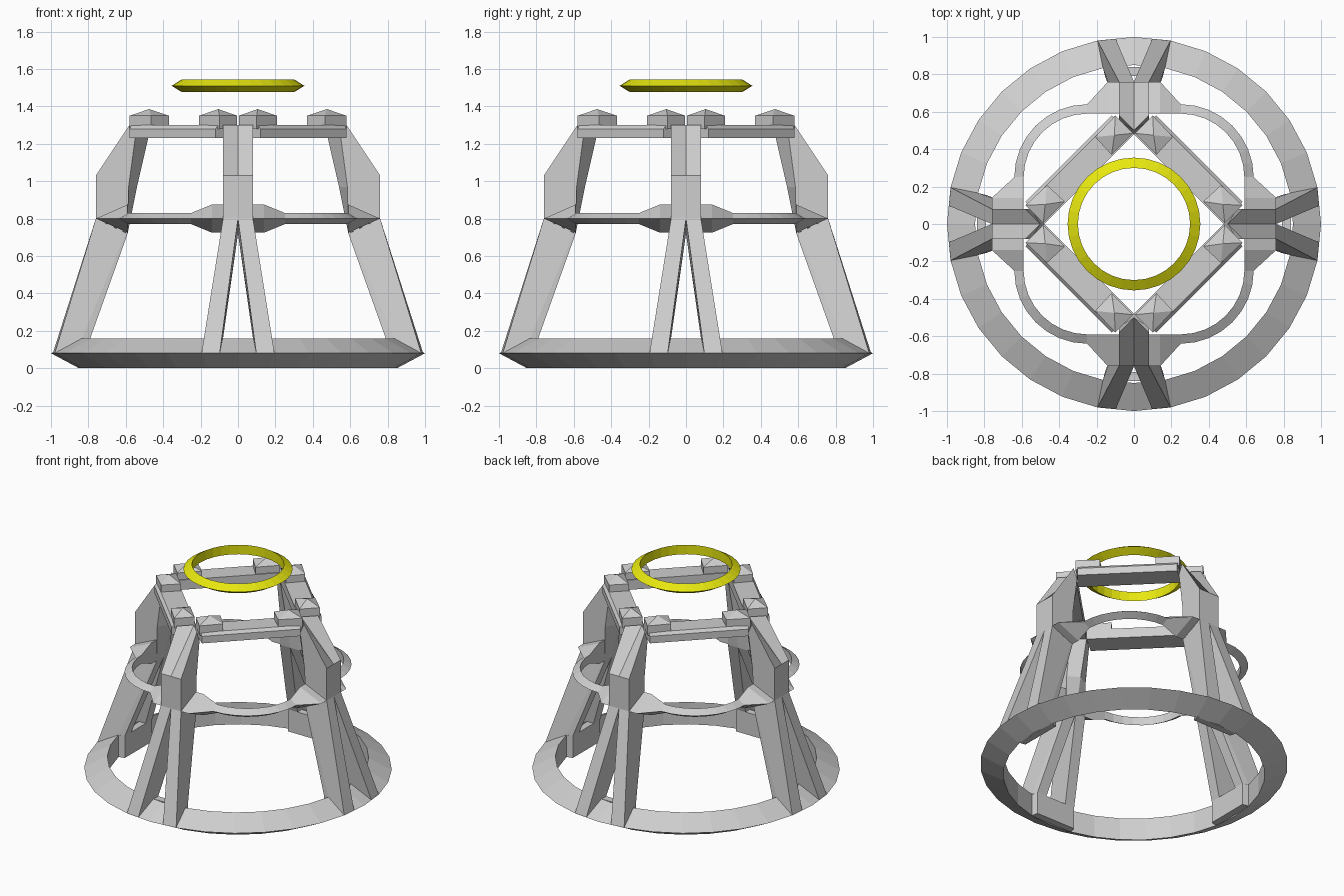
import bpy, bmesh
from math import pi, sin, cos
from mathutils import Matrix, Vector

cube = bpy.data.objects.get("Cube")
if cube:
    bpy.data.objects.remove(cube)


def material(name, color):
    m = bpy.data.materials.new(name)
    m.use_nodes = True
    m.diffuse_color = color
    m.node_tree.nodes["Principled BSDF"].inputs["Base Color"].default_value = color
    return m


GREY = material("light grey", (0.62, 0.62, 0.62, 1))
YELLOW = material("yellow", (0.8, 0.8, 0.005, 1))


def loft(bm, sections, closed=False):
    """Skin equal-length outlines; cap the ends unless the path is closed."""
    rows = [[bm.verts.new(p) for p in s] for s in sections]
    n = len(rows[0])
    pairs = list(zip(rows, rows[1:]))
    if closed:
        pairs.append((rows[-1], rows[0]))
    else:
        bm.faces.new(rows[0])
        bm.faces.new(rows[-1])
    for a, b in pairs:
        for i in range(n):
            j = (i + 1) % n
            bm.faces.new((a[i], a[j], b[j], b[i]))


def turned(sections, quarter, flip=False):
    """Turn outlines by quarter turns about z, optionally mirrored in x."""
    m = Matrix.Rotation(quarter * pi / 2, 3, 'Z')
    side = -1 if flip else 1
    return [[m @ Vector((side * x, y, z)) for x, y, z in s] for s in sections]


def finish(name, bm, mat):
    bmesh.ops.recalc_face_normals(bm, faces=bm.faces)
    mesh = bpy.data.meshes.new(name)
    bm.to_mesh(mesh)
    bm.free()
    mesh.materials.append(mat)
    ob = bpy.data.objects.new(name, mesh)
    bpy.context.collection.objects.link(ob)


def four_way(name, sections, mirrored=False):
    bm = bmesh.new()
    for q in range(4):
        for flip in ((False, True) if mirrored else (False,)):
            loft(bm, turned(sections, q, flip))
    finish(name, bm, GREY)


def ring(name, outer, inner, z, half, mat, segments=32):
    """Ring with a triangular section, its ridge facing outward."""
    profile = [(outer, z), (inner, z + half), (inner, z - half)]
    bm = bmesh.new()
    angles = [2 * pi * i / segments for i in range(segments)]
    loft(bm, [[(r * cos(a), r * sin(a), h) for r, h in profile] for a in angles], True)
    finish(name, bm, mat)


# Round base ring and floating top ring
ring("base_ring", 1.0, 0.85, 0.08, 0.08, GREY)
ring("floating_ring", 0.355, 0.30, 1.51, 0.034, YELLOW)

# Foot blocks inside the base ring
foot = [(-0.166, 0.84), (0.166, 0.84), (0.155, 0.79), (-0.155, 0.79)]
four_way("foot_block", [[(x, y, z) for x, y in foot] for z in (0.002, 0.16)])

# Splayed pairs of legs
four_way("leg", [
    [(0.195, 0.98, 0.08), (0.098, 0.99, 0.08), (0.08, 0.79, 0.16),
     (0.155, 0.79, 0.16), (0.166, 0.834, 0.16)],
    [(0.08, 0.76, 0.8), (0, 0.76, 0.8), (0, 0.59, 0.72),
     (0.08, 0.59, 0.72), (0.08, 0.6, 0.724)]], mirrored=True)


# Upper arms with a valley down the outside and a ridge inside
def arm_section(outer, valley, z_out, inner, ridge, z_in, w=0.08):
    return [(-w, outer, z_out), (0, valley, z_out), (w, outer, z_out),
            (w, inner, z_in), (0, ridge, z_in), (-w, inner, z_in)]


four_way("upper_arm", [
    arm_section(0.76, 0.76, 0.8, 0.59, 0.59, 0.72),
    arm_section(0.76, 0.76, 1.03, 0.585, 0.54, 0.97),
    arm_section(0.58, 0.50, 1.3, 0.55, 0.48, 1.23)])

# Middle ring: rounded square that swells at the arms
def ridge_section(inner, outer, half):
    return [(*outer, 0.8), (*inner, 0.8 + half), (*inner, 0.8 - half)]


def corner(radius, a):
    return 0.25 + radius * cos(a), 0.25 + radius * sin(a)


quarter = [ridge_section((0.59, 0.14), (0.76, 0.14), 0.075)]
for i in range(9):
    a = i * pi / 16
    quarter.append(ridge_section(corner(0.34, a), corner(0.39, a), 0.03))
quarter.append(ridge_section((0.14, 0.59), (0.14, 0.76), 0.075))
bm = bmesh.new()
loft(bm, [s for q in range(4) for s in turned(quarter, q)], True)
finish("middle_ring", bm, GREY)


# Square top frame, one bar per side with mitred ends
def bar_section(outer, bevel, inner):
    return [(*outer, 1.23), (*outer, 1.28), (*bevel, 1.3), (*inner, 1.3), (*inner, 1.23)]


four_way("top_bar", [
    bar_section((0.12, 0.58), (0.105, 0.57), (0, 0.48)),
    bar_section((0.58, 0.12), (0.57, 0.105), (0.48, 0))])

# Pyramid-capped knobs, two at each frame corner
plan = [(0.005, 0.485), (0.1, 0.58), (0.208, 0.465), (0.12, 0.37)]
peak = (0.105, 0.475)
knob = [[(x, y, z) for x, y in plan] for z in (1.28, 1.35)]
tip = [(peak[0] + (x - peak[0]) * 0.01, peak[1] + (y - peak[1]) * 0.01, 1.385)
       for x, y in plan]
four_way("corner_knob", knob + [tip], mirrored=True)
